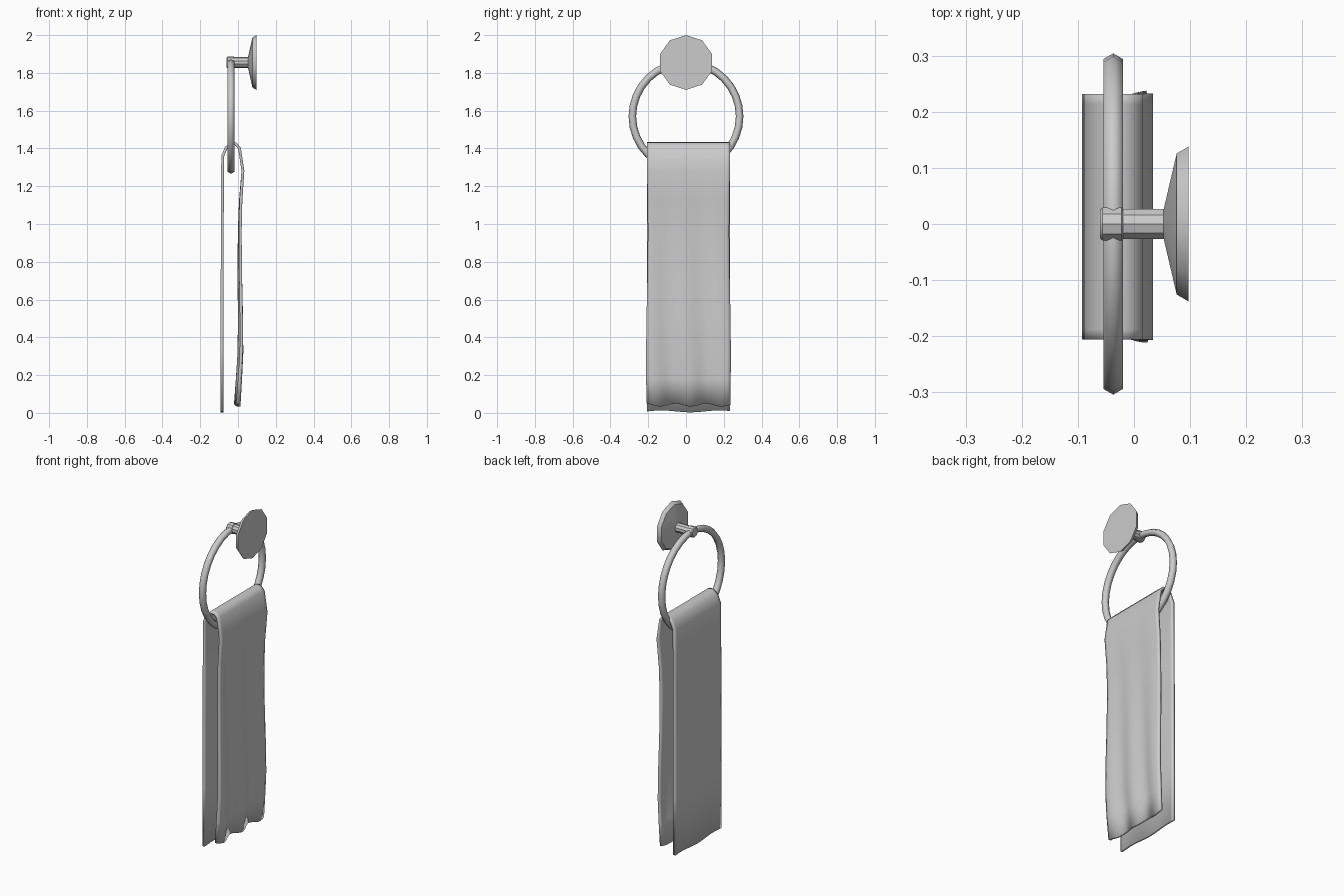
import bpy, bmesh, math
from mathutils import Vector

cube = bpy.data.objects.get("Cube")
if cube:
    bpy.data.objects.remove(cube, do_unlink=True)

# One plain grey for everything
grey = bpy.data.materials.new("plain_grey")
grey.use_nodes = True
color = (0.6, 0.6, 0.6, 1)
grey.diffuse_color = color
grey.node_tree.nodes["Principled BSDF"].inputs["Base Color"].default_value = color


def add_object(name, bm, angle):
    bmesh.ops.recalc_face_normals(bm, faces=bm.faces)
    mesh = bpy.data.meshes.new(name)
    bm.to_mesh(mesh)
    bm.free()
    mesh.materials.append(grey)
    obj = bpy.data.objects.new(name, mesh)
    bpy.context.collection.objects.link(obj)
    bpy.ops.object.select_all(action='DESELECT')
    obj.select_set(True)
    bpy.context.view_layer.objects.active = obj
    bpy.ops.object.shade_smooth_by_angle(angle=math.radians(angle))
    return obj


def skin(bm, rows, close_rows=False, close_cols=False):
    """Join rows of points into a grid of quads."""
    grid = [[bm.verts.new(p) for p in row] for row in rows]
    n, m = len(grid), len(grid[0])
    for i in range(n if close_rows else n - 1):
        for j in range(m if close_cols else m - 1):
            a, b = grid[i], grid[(i + 1) % n]
            k = (j + 1) % m
            bm.faces.new((a[j], a[k], b[k], b[j]))
    return grid


def turned(name, profile, sides, z):
    """Closed turned part along x from (x, radius) points."""
    bm = bmesh.new()
    turn = [2 * math.pi * i / sides for i in range(sides)]
    rows = [[(x, r * math.sin(t), z + r * math.cos(t)) for t in turn]
            for x, r in profile]
    grid = skin(bm, rows, close_cols=True)
    bm.faces.new(grid[0])
    bm.faces.new(grid[-1])
    return add_object(name, bm, 35)


# Wall plate and the stem that holds the ring
POST_Z = 1.855
turned("wall_plate", [(0.097, 0.145), (0.076, 0.132), (0.053, 0.028)], 10, POST_Z)
turned("stem", [(0.056, 0.028), (-0.02, 0.028), (-0.022, 0.031),
                (-0.056, 0.031), (-0.061, 0.026)], 10, POST_Z)

# Ring with a hexagonal section
bm = bmesh.new()
RING_X, RING_Z, RING_R, TUBE = -0.037, 1.57, 0.284, 0.02
rows = []
for i in range(32):
    a = 2 * math.pi * i / 32
    row = []
    for j in range(6):
        t = math.pi * j / 3
        r = RING_R + TUBE * math.cos(t)
        row.append((RING_X + TUBE * math.sin(t), r * math.sin(a), RING_Z + r * math.cos(a)))
    rows.append(row)
skin(bm, rows, True, True)
add_object("ring", bm, 65)

# Towel draped over the ring: path (x, z) from the room side to the wall side
path = [(-0.085, 0.008), (-0.085, 0.35), (-0.084, 0.7), (-0.083, 1.05),
        (-0.081, 1.36), (-0.062, 1.405), (-0.037, 1.426), (-0.012, 1.424),
        (0.008, 1.402), (0.026, 1.28), (0.014, 1.12), (0.009, 0.95),
        (0.010, 0.7), (0.013, 0.5), (0.013, 0.32), (0.005, 0.18), (-0.004, 0.042)]
bm = bmesh.new()
rows = []
for i, (x, z) in enumerate(path):
    wall_side = i > 8
    fold = 0.008 * max(0, 1.28 - z) if wall_side else 0
    row = []
    for j in range(25):
        u = j / 24
        y = -0.206 + 0.438 * u
        if wall_side:
            y += 0.004 * math.sin(5 * z) * (2 * u - 1)
        hem = 0
        if i == 0:
            hem = 0.005 * math.sin(9 * u)
        elif i == len(path) - 1:
            hem = 0.008 * math.sin(17 * u + 2)
        row.append((x + fold * math.sin(15 * u + 1.5 * z), y, z + hem))
    rows.append(row)
skin(bm, rows)
towel = add_object("towel", bm, 50)
solid = towel.modifiers.new("cloth_thickness", 'SOLIDIFY')
solid.thickness = 0.015
solid.offset = 0
